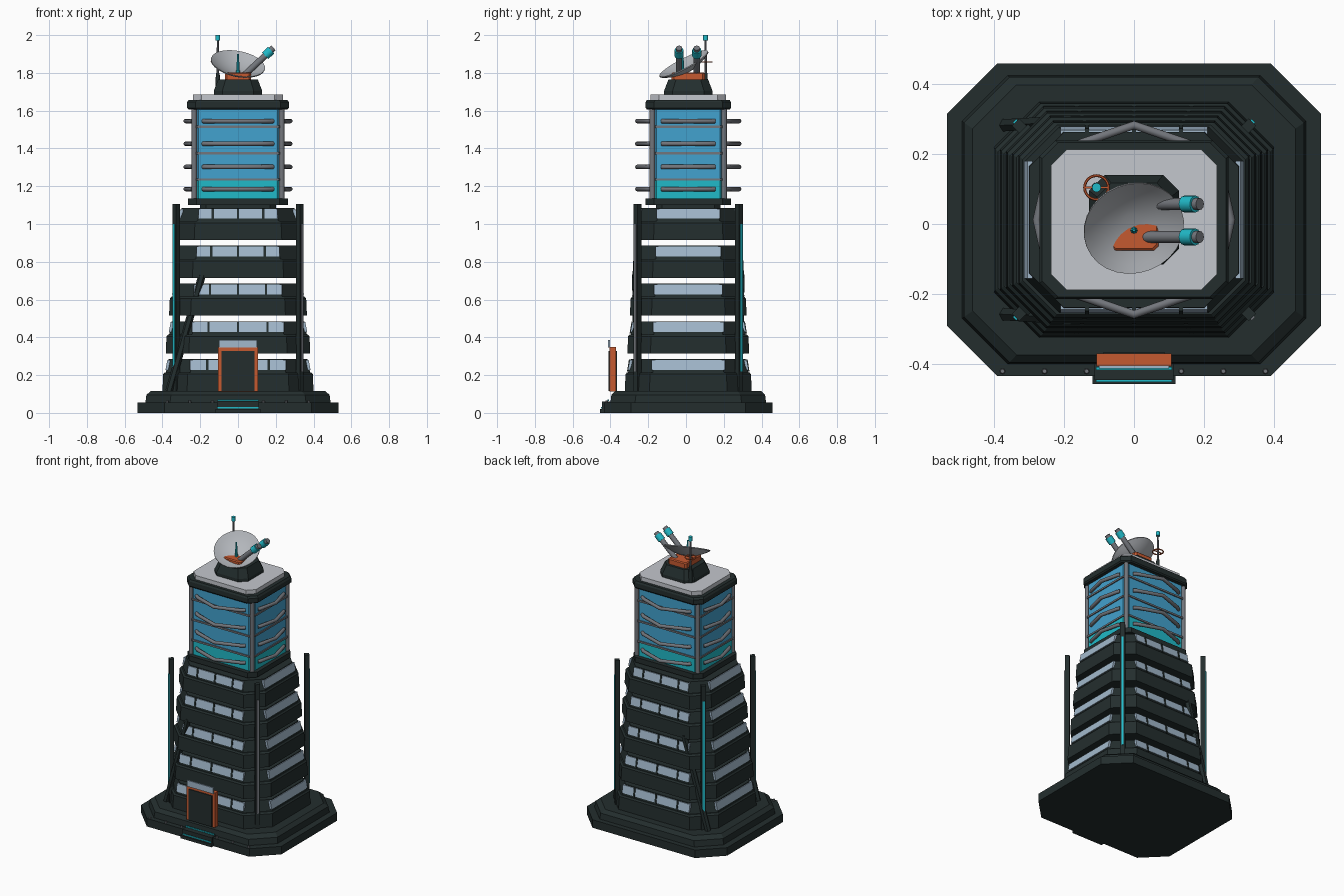
import bpy, bmesh, math
from mathutils import Vector, Matrix

if "Cube" in bpy.data.objects:
    bpy.data.objects.remove(bpy.data.objects["Cube"])

CY = 0.012  # tower axis offset in y


def mat(name, r, g, b):
    m = bpy.data.materials.new(name)
    m.diffuse_color = (r, g, b, 1)
    m.use_nodes = True
    m.node_tree.nodes["Principled BSDF"].inputs["Base Color"].default_value = m.diffuse_color
    return m


DARK = mat("dark_slate", 0.017, 0.027, 0.027)
PANE = mat("pale_glass", 0.36, 0.48, 0.60)
BLUE = mat("blue_glass", 0.055, 0.36, 0.62)
TEAL = mat("teal", 0.015, 0.49, 0.58)
GREY = mat("mid_grey", 0.17, 0.18, 0.20)
LIGHT = mat("light_grey", 0.55, 0.57, 0.61)
DISH = mat("dish_grey", 0.45, 0.47, 0.50)
ORANGE = mat("orange", 0.56, 0.10, 0.03)


def finish(name, bm, material, smooth=False):
    bmesh.ops.recalc_face_normals(bm, faces=bm.faces)
    me = bpy.data.meshes.new(name)
    bm.to_mesh(me)
    bm.free()
    ob = bpy.data.objects.new(name, me)
    bpy.context.collection.objects.link(ob)
    me.materials.append(material)
    if smooth:
        bpy.context.view_layer.objects.active = ob
        ob.select_set(True)
        bpy.ops.object.shade_smooth_by_angle(angle=math.radians(40))
        ob.select_set(False)
    return ob


def loft(name, rings, material):
    """Closed solid through a list of vertex loops."""
    bm = bmesh.new()
    loops = [[bm.verts.new(p) for p in r] for r in rings]
    n = len(loops[0])
    for a, b in zip(loops, loops[1:]):
        for i in range(n):
            bm.faces.new((a[i], a[(i + 1) % n], b[(i + 1) % n], b[i]))
    bm.faces.new(loops[0])
    bm.faces.new(loops[-1])
    return finish(name, bm, material)


def octo(name, levels, material):
    """Stack of chamfered rectangles: (z, half x, half y, chamfer)."""
    def ring(z, x, y, c):
        pts = [(x - c, -y), (x, c - y), (x, y - c), (x - c, y),
               (c - x, y), (-x, y - c), (-x, c - y), (c - x, -y)]
        return [(px, py + CY, z) for px, py in pts]
    return loft(name, [ring(*l) for l in levels], material)


def box(name, x0, x1, y0, y1, z0, z1, material):
    return loft(name, [[(x0, y0, z), (x1, y0, z), (x1, y1, z), (x0, y1, z)] for z in (z0, z1)], material)


def wall_plate(name, turn, u0, u1, z0, z1, d0, d1, material, t=0.008):
    """Thin leaning plate on a wall; turn counts quarter turns from the front."""
    rot = Matrix.Rotation(turn * math.pi / 2, 3, 'Z')
    rings = []
    for z, d in ((z0, d0), (z1, d1)):
        pts = [(u0, -d - t, z), (u1, -d - t, z), (u1, -d + 0.01, z), (u0, -d + 0.01, z)]
        rings.append([rot @ Vector(p) + Vector((0, CY, 0)) for p in pts])
    return loft(name, rings, material)


def rod(name, p0, p1, r0, r1, material, n=12, spin=0):
    p0, p1 = Vector(p0), Vector(p1)
    d = p1 - p0
    bm = bmesh.new()
    bmesh.ops.create_cone(bm, cap_ends=True, segments=n, radius1=r0, radius2=r1, depth=d.length,
                          matrix=Matrix.Translation((p0 + p1) / 2)
                          @ d.to_track_quat('Z', 'Y').to_matrix().to_4x4()
                          @ Matrix.Rotation(spin, 4, 'Z'))
    return finish(name, bm, material, n > 6)


# Base plinth
octo("base_slab", [(0, .533, .446, .143), (.055, .533, .446, .143)], DARK)
octo("base_step", [(.055, .49, .412, .13), (.095, .485, .407, .13), (.117, .46, .385, .125)], DARK)

# Five floating floors with leaning window bands
for k in range(5):
    z, hx, hy, c = .115 + .2 * k, .40 - .0175 * k, .336 - .0135 * k, .13 - .008 * k
    octo(f"floor_{k + 1}", [(z, hx, hy, c), (z + .09, hx - .004, hy - .004, c), (z + .1, hx - .012, hy - .012, c),
                            (z + .1, hx - .018, hy - .018, c), (z + .17, hx - .032, hy - .032, c)], DARK)
    for turn in range(4):
        h, w = (hy, .255 - .0115 * k) if turn % 2 == 0 else (hx, .195 - .007 * k)
        d0, d1 = h - .021, h - .031
        wall_plate(f"window_{k + 1}_{turn}", turn, -w, w, z + .113, z + .165, d0, d1, PANE, .005)
        if turn % 2 == 0:
            for u in (-.64 * w, 0, .64 * w):
                wall_plate(f"mullion_{k + 1}_{turn}", turn, u - .006, u + .006, z + .105, z + .168, d0, d1, DARK, .009)

# Corner columns with a light strip facing outward
for sx in (-1, 1):
    for sy in (-1, 1):
        x, y = sx * .327, CY + sy * .268
        rod("corner_column", (x, y, .115), (x, y, 1.105), .021, .021, DARK, 4)
        o = Vector((sx, sy, 0)).normalized() * .013
        strip = GREY if (sx, sy) == (1, -1) else TEAL
        rod("column_strip", (x + o.x, y + o.y, .22), (x + o.x, y + o.y, 1.0), .010, .010, strip, 4)

# Slanted braces on the left
for sy in (-1, 1):
    rod("slanted_brace", (-.365, CY + sy * .27, .115), (-.19, CY + sy * .28, .73), .02, .02, DARK, 6)

# Glass tower
octo("tower_neck", [(1.08, .20, .17, .03), (1.105, .20, .17, .03)], DARK)
octo("tower_sill", [(1.10, .266, .226, .045), (1.135, .266, .226, .045)], DARK)
octo("teal_glass", [(1.135, .24, .197, .03), (1.235, .24, .197, .03)], TEAL)
octo("blue_glass", [(1.235, .24, .197, .03), (1.61, .24, .197, .03)], BLUE)
octo("tower_cap", [(1.607, .262, .22, .045), (1.615, .27, .226, .045),
                   (1.645, .27, .226, .045), (1.657, .262, .22, .045)], DARK)
octo("roof_slab", [(1.655, .237, .2, .045), (1.685, .237, .2, .045)], LIGHT)
for z in (1.235, 1.375, 1.515):
    octo("glass_trim", [(z - .006, .247, .204, .03), (z + .006, .247, .204, .03)], GREY)
for sx in (-1, 1):
    for sy in (-1, 1):
        x, y = sx * .232, CY + sy * .19
        rod("tower_corner_pole", (x, y, 1.11), (x, y, 1.62), .014, .014, GREY)

# Bowed rails around the glass
for z in (1.185, 1.302, 1.425, 1.545):
    for turn in range(4):
        h, w, out = (.197, .185, .073) if turn % 2 == 0 else (.24, .14, .037)
        cu = bpy.data.curves.new("bowed_rail", 'CURVE')
        cu.dimensions, cu.bevel_depth, cu.bevel_resolution = '3D', .012, 2
        cu.use_fill_caps = True
        path = [(-1, 0), (-.9, .22), (-.75, .35), (0, 1), (.75, .35), (.9, .22), (1, 0)]
        sp = cu.splines.new('POLY')
        sp.points.add(len(path) - 1)
        rot = Matrix.Rotation(turn * math.pi / 2, 3, 'Z')
        for p, (u, d) in zip(sp.points, path):
            p.co = (*(rot @ Vector((u * w, -h - d * out, z)) + Vector((0, CY, 0))), 1)
        cu.materials.append(GREY)
        ob = bpy.data.objects.new("bowed_rail", cu)
        bpy.context.collection.objects.link(ob)
        ob.select_set(True)
        bpy.context.view_layer.objects.active = ob
        bpy.ops.object.convert(target='MESH')
        ob.select_set(False)

# Roof pedestal and turntable
octo("roof_pedestal", [(1.685, .128, .128, .045), (1.705, .128, .128, .045), (1.765, .105, .105, .04)], DARK)
octo("turntable", [(1.765, .07, .088, .012), (1.797, .07, .088, .012), (1.803, .064, .082, .012)], ORANGE)

# Tilted dish: a thin spun shell
bm = bmesh.new()
R, D, N = .145, .045, 28
prof = [(R * i / 6, D * (i / 6) ** 2 - D) for i in range(1, 7)]
prof += [(r, h - .006) for r, h in reversed(prof)]
tilt = Matrix.Translation((0, -.013, 1.85)) @ Vector((.2, -.52, 1)).to_track_quat('Z', 'Y').to_matrix().to_4x4()
loops = [[bm.verts.new(tilt @ Vector((r * math.cos(a), r * math.sin(a), h)))
          for a in (2 * math.pi * j / N for j in range(N))] for r, h in prof]
for a, b in zip(loops, loops[1:]):
    for j in range(N):
        bm.faces.new((a[j], a[(j + 1) % N], b[(j + 1) % N], b[j]))
bm.faces.new(loops[0])
bm.faces.new(loops[-1])
finish("dish", bm, DISH, True)
rod("dish_feed", (0, -.018, 1.80), (0, -.018, 1.90), .01, .004, TEAL, 8)

# Twin barrels
a, b = Vector((.03, 0, 1.785)), Vector((.188, 0, 1.932))
for y in (-.037, .057):
    o = Vector((0, y, 0))
    rod("barrel", a + o, b + o, .017, .017, GREY)
    rod("barrel_collar", a.lerp(b, .72) + o, a.lerp(b, .92) + o, .024, .024, TEAL)

# Antenna mast with ring
ax, ay = -.107, .104
rod("mast_foot", (ax, ay, 1.685), (ax, ay, 1.80), .014, .010, DARK)
rod("mast", (ax, ay, 1.80), (ax, ay, 1.98), .007, .005, GREY, 8)
rod("mast_tip", (ax, ay, 1.972), (ax, ay, 2.0), .013, .013, TEAL)
bpy.ops.mesh.primitive_torus_add(major_radius=.034, minor_radius=.004, major_segments=24, minor_segments=6,
                                 location=(ax, ay, 1.858))
bpy.context.object.name = "mast_ring"
bpy.context.object.data.materials.append(ORANGE)
box("ring_spoke", ax - .034, ax + .034, ay - .003, ay + .003, 1.855, 1.861, ORANGE)
bpy.ops.object.select_all(action='DESELECT')

# Free-standing entrance
box("door_frame", -.107, .107, -.405, -.37, .112, .35, ORANGE)
box("door_panel", -.088, .088, -.411, -.366, .115, .328, DARK)
box("door_canopy_glass", -.1, .1, -.412, -.403, .345, .387, PANE)

# Steps with teal edge strips
box("lower_step", -.118, .118, -.456, -.42, 0, .02, DARK)
box("upper_step", -.112, .112, -.445, -.39, .018, .06, DARK)
for y, z in ((-.412, .068), (-.446, .028)):
    box("step_light", -.108, .108, y - .004, y + .004, z - .004, z + .004, TEAL)

# Small lamps along the front ledge
for x in (-.375, -.255, -.135, .135, .255, .375):
    rod("ledge_lamp", (x, -.42, .055), (x, -.42, .066), .008, .006, GREY, 8)
